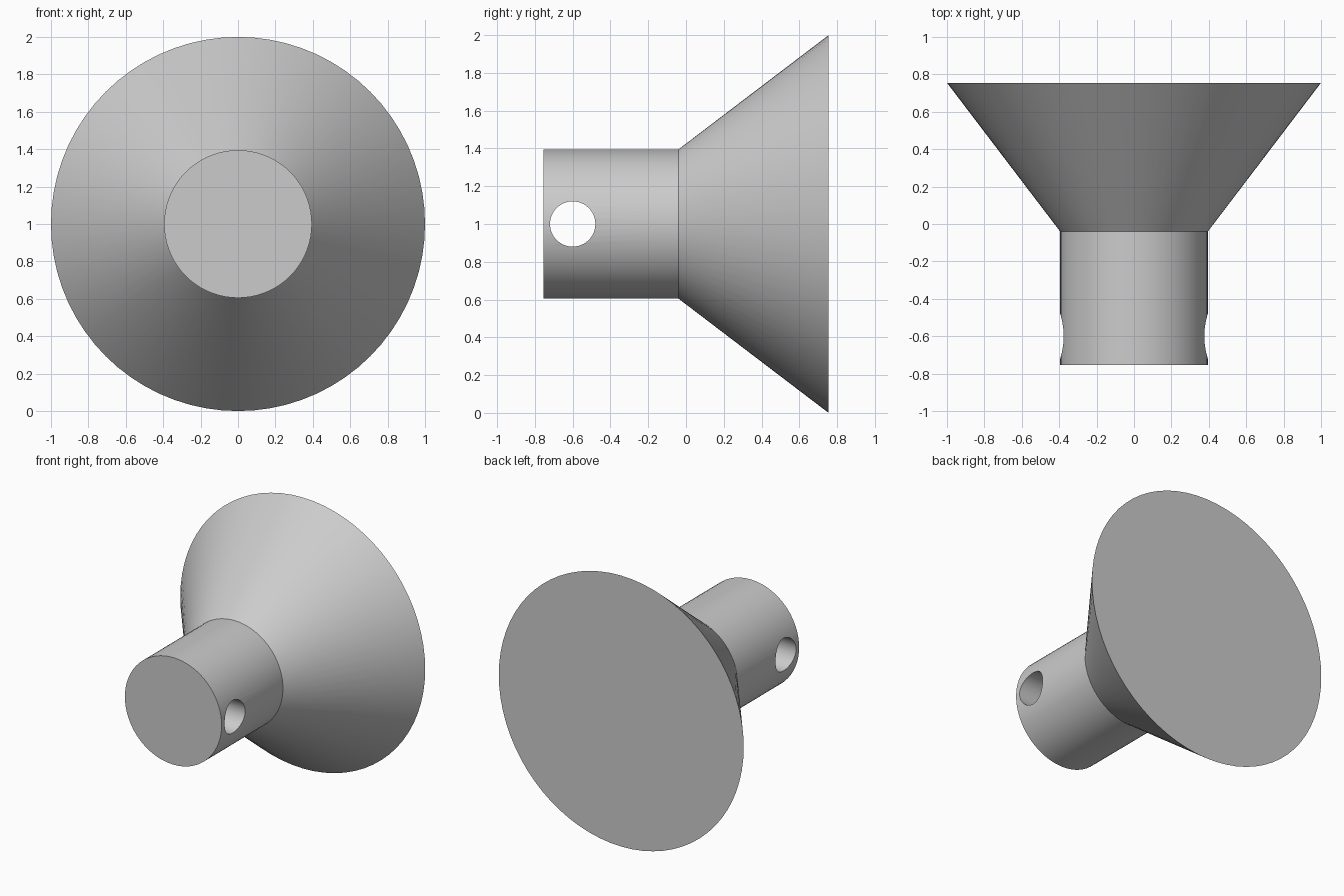
import bpy
import bmesh
import math
from mathutils import Matrix

cube = bpy.data.objects.get("Cube")
if cube:
    bpy.data.objects.remove(cube, do_unlink=True)

CENTRE_Z = 1.0
SEGMENTS = 72

# Single light grey material
grey = bpy.data.materials.new("light_grey")
grey.use_nodes = True
colour = (0.6, 0.6, 0.6, 1)
grey.diffuse_color = colour
grey.node_tree.nodes["Principled BSDF"].inputs["Base Color"].default_value = colour


def add_object(name, bm):
    bmesh.ops.recalc_face_normals(bm, faces=bm.faces)
    mesh = bpy.data.meshes.new(name)
    bm.to_mesh(mesh)
    bm.free()
    mesh.materials.append(grey)
    obj = bpy.data.objects.new(name, mesh)
    bpy.context.collection.objects.link(obj)
    return obj


def turned_solid(name, profile):
    """Solid of revolution along y from (y, radius) stations, with flat caps."""
    bm = bmesh.new()
    rings = []
    for y, radius in profile:
        angles = [math.tau * i / SEGMENTS for i in range(SEGMENTS)]
        rings.append([bm.verts.new((radius * math.cos(a), y, CENTRE_Z + radius * math.sin(a)))
                      for a in angles])
    for near, far in zip(rings, rings[1:]):
        for i in range(SEGMENTS):
            j = (i + 1) % SEGMENTS
            bm.faces.new((near[i], near[j], far[j], far[i]))
    bm.faces.new(rings[0])
    bm.faces.new(rings[-1])
    return add_object(name, bm)


# Cylindrical stem flaring into a wide cone
body = turned_solid("stem_and_cone", [(-0.755, 0.395), (-0.04, 0.395), (0.755, 1.0)])

# Cross hole through the stem, along x
bm = bmesh.new()
placement = Matrix.Translation((0, -0.6, CENTRE_Z)) @ Matrix.Rotation(math.pi / 2, 4, "Y")
bmesh.ops.create_cone(bm, cap_ends=True, segments=48, radius1=0.12, radius2=0.12,
                      depth=1.2, matrix=placement)
cutter = add_object("hole_cutter", bm)
cutter.hide_render = True

cut = body.modifiers.new("cross_hole", "BOOLEAN")
cut.operation = "DIFFERENCE"
cut.solver = "EXACT"
cut.object = cutter

bpy.ops.object.select_all(action="DESELECT")
body.select_set(True)
bpy.context.view_layer.objects.active = body
bpy.ops.object.modifier_apply(modifier=cut.name)
bpy.data.objects.remove(cutter, do_unlink=True)

# Smooth round walls, crisp rims
bpy.ops.object.shade_smooth_by_angle(angle=math.radians(30))
